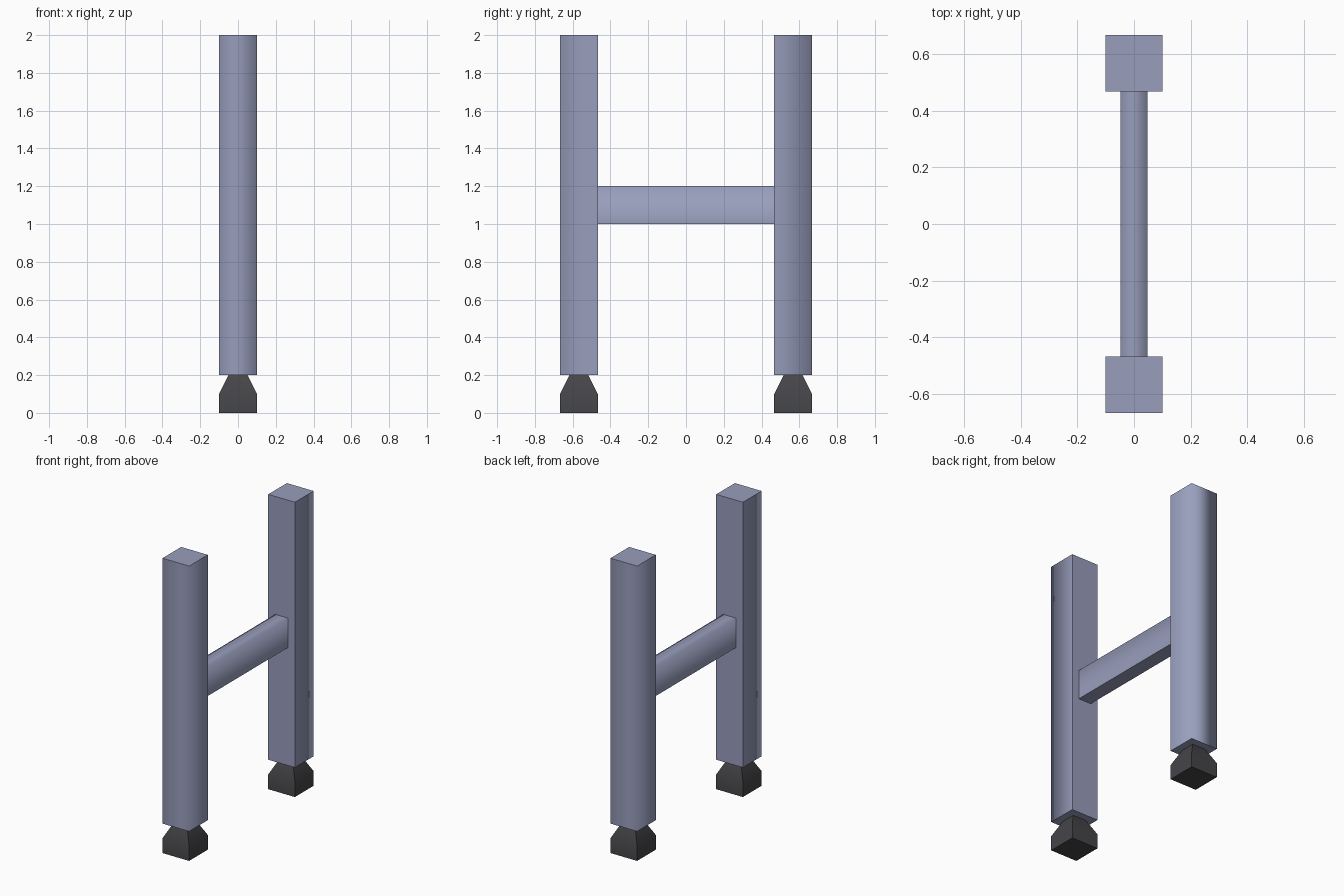
import bpy, bmesh
from mathutils import Vector

if "Cube" in bpy.data.objects:
    bpy.data.objects.remove(bpy.data.objects["Cube"])


def material(name, rgb):
    m = bpy.data.materials.new(name)
    m.diffuse_color = (*rgb, 1)
    m.use_nodes = True
    m.node_tree.nodes["Principled BSDF"].inputs["Base Color"].default_value = m.diffuse_color
    return m


metal = material("blue_grey_metal", (0.315, 0.342, 0.505))
rubber = material("dark_rubber", (0.060, 0.058, 0.065))


def block(name, mat, lo, hi, soft, shape=None):
    """Box from corner lo to corner hi; only edges where soft(edge) holds are smooth."""
    bm = bmesh.new()
    bmesh.ops.create_cube(bm, size=1)
    lo, hi = Vector(lo), Vector(hi)
    for v in bm.verts:
        v.co = (lo + hi) / 2 + v.co * (hi - lo)
    if shape:
        shape(bm)
    bm.normal_update()
    for f in bm.faces:
        f.smooth = True
    for e in bm.edges:
        e.smooth = soft(e)
    me = bpy.data.meshes.new(name)
    bm.to_mesh(me)
    bm.free()
    me.materials.append(mat)
    ob = bpy.data.objects.new(name, me)
    bpy.context.collection.objects.link(ob)
    return ob


R, C = 0.1, 0.567          # post half width, post centre distance


def taper(bm):
    # sloped neck on top of the foot block
    top = max(bm.faces, key=lambda f: f.calc_center_median().z)
    new = bmesh.ops.extrude_face_region(bm, geom=[top])["geom"]
    verts = [g for g in new if isinstance(g, bmesh.types.BMVert)]
    bmesh.ops.delete(bm, geom=[top], context='FACES_ONLY')
    mid = sum((v.co for v in verts), Vector()) / 4
    for v in verts:
        v.co = mid + (v.co - mid) * 0.5 + Vector((0, 0, 0.1))


for side, s in (("front", -1), ("rear", 1)):
    y = s * C

    # the post's outer vertical edges are shaded soft
    def outer(e, s=s):
        a, b = (v.co for v in e.verts)
        return abs(a.z - b.z) > 1 and a.y * s > C

    block(side + "_post", metal, (-R, y - R, 0.2), (R, y + R, 2), outer)
    block(side + "_foot", rubber, (-R, y - R, 0), (R, y + R, 0.1),
          lambda e: e.calc_face_angle(3) < 0.6, taper)


# crossbar between the posts, soft along its upper long edges
def upper(e):
    a, b = (v.co for v in e.verts)
    return abs(a.y - b.y) > 0.5 and a.z > 1.1


block("crossbar", metal, (-0.048, -C + R, 1.0), (0.048, C - R, 1.2), upper)
